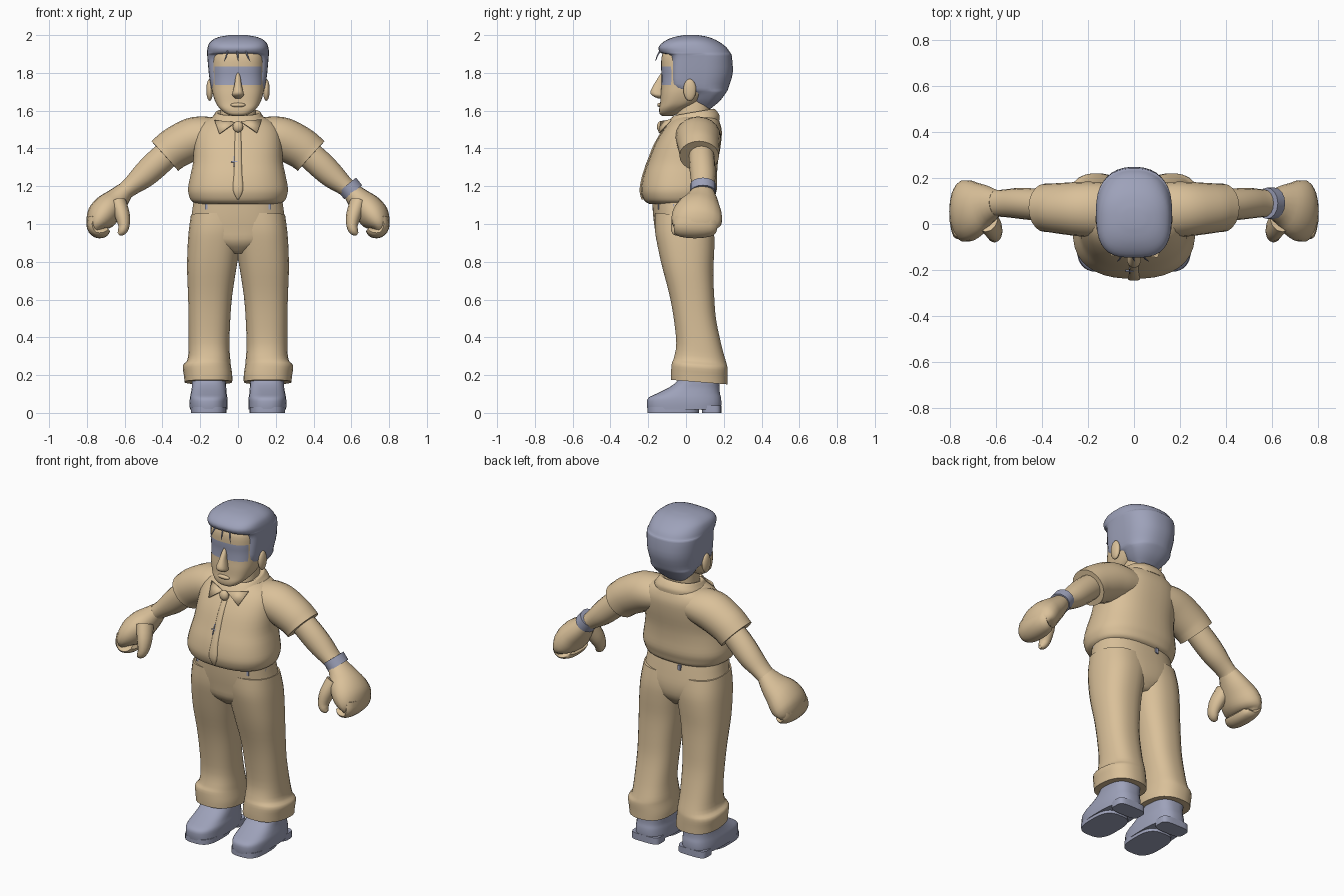
import bpy, bmesh, math
from mathutils import Vector


def material(name, rgb):
    m = bpy.data.materials.new(name)
    m.diffuse_color = (*rgb, 1)
    return m


TAN = material("warm_tan", (0.70, 0.53, 0.32))
BLUE = material("slate_blue", (0.34, 0.36, 0.49))


def smooth_rows(rows, steps):
    """Catmull-Rom interpolation of rows of numbers."""
    out = []
    for i in range(len(rows) - 1):
        p0, p1, p2 = rows[max(i - 1, 0)], rows[i], rows[i + 1]
        p3 = rows[min(i + 2, len(rows) - 1)]
        for k in range(steps):
            t = k / steps
            out.append([0.5 * (2 * b + (c - a) * t + (2 * a - 5 * b + 4 * c - d) * t * t
                               + (3 * b - a - 3 * c + d) * t ** 3)
                        for a, b, c, d in zip(p0, p1, p2, p3)])
    return out + [list(rows[-1])]


def skin(name, rings, mat):
    """Join rings of points into a closed surface."""
    bm = bmesh.new()
    vs = [[bm.verts.new(p) for p in r] for r in rings]
    n = len(vs[0])
    for a, b in zip(vs, vs[1:]):
        for i in range(n):
            j = (i + 1) % n
            bm.faces.new((a[i], a[j], b[j], b[i]))
    bm.faces.new(vs[0])
    bm.faces.new(vs[-1])
    bmesh.ops.recalc_face_normals(bm, faces=bm.faces)
    me = bpy.data.meshes.new(name)
    bm.to_mesh(me)
    bm.free()
    me.materials.append(mat)
    ob = bpy.data.objects.new(name, me)
    bpy.context.collection.objects.link(ob)
    return ob


def power(v, e):
    return math.copysign(abs(v) ** (2 / e), v)


def stack(name, rows, mat, n=28, steps=3, e=2.4, s=1, slope=0, mid=0):
    """Level rings. Row: z, x0, x1, y0, y1 and optional front exponent."""
    rings = []
    for z, x0, x1, y0, y1, *front in smooth_rows(rows, steps):
        ring = []
        for i in range(n):
            a = math.tau * (i + 0.5) / n
            c, d = math.cos(a), math.sin(a)
            p = front[0] if front and d < 0 else e
            y = (y0 + y1) / 2 + (y1 - y0) / 2 * power(d, p)
            x = (x0 + x1) / 2 + (x1 - x0) / 2 * power(c, p)
            ring.append((s * x, y, z + slope * (y - mid)))
        rings.append(ring)
    return skin(name, rings, mat)


def sym(rows):
    """Rows z, half width, y0, y1, ... made symmetric in x."""
    return [(z, -w, w, *rest) for z, w, *rest in rows]


def tube(name, rows, mat, s=1, n=16, steps=3):
    """Rings along a path. Row: x, y, z, thickness, breadth along y."""
    rows = smooth_rows(rows, steps)
    pts = [Vector(r[:3]) for r in rows]
    rings = []
    for i, r in enumerate(rows):
        t = (pts[min(i + 1, len(pts) - 1)] - pts[max(i - 1, 0)]).normalized()
        a = Vector((0, 1, 0)).cross(t).normalized()
        b = t.cross(a)
        ring = []
        for k in range(n):
            w = math.tau * k / n
            p = pts[i] + a * (r[3] * math.cos(w)) + b * (r[4] * math.sin(w))
            ring.append((s * p.x, p.y, p.z))
        rings.append(ring)
    return skin(name, rings, mat)


def ball(name, loc, size, mat):
    bpy.ops.mesh.primitive_uv_sphere_add(segments=16, ring_count=10, radius=1, location=loc)
    ob = bpy.context.object
    ob.name, ob.scale = name, size
    ob.data.materials.append(mat)


def box(name, loc, size, mat, tilt=0):
    bpy.ops.mesh.primitive_cube_add(size=1, location=loc, rotation=(tilt, 0, 0))
    ob = bpy.context.object
    ob.name, ob.scale = name, size
    ob.data.materials.append(mat)


# Shirt body, front strip and collar
stack("shirt", sym([
    (1.105, .215, -.19, .12), (1.12, .245, -.218, .145), (1.15, .26, -.233, .155),
    (1.19, .265, -.238, .165), (1.26, .252, -.225, .165), (1.33, .238, -.2, .17),
    (1.42, .235, -.165, .185), (1.49, .225, -.125, .19), (1.535, .195, -.09, .18),
    (1.565, .14, -.06, .165), (1.58, .08, -.03, .14)]), TAN, n=36)
stack("shirt_strip", sym([
    (1.13, .004, -.236, -.15), (1.18, .03, -.247, -.15), (1.26, .025, -.232, -.13),
    (1.33, .022, -.207, -.11), (1.42, .02, -.172, -.08), (1.5, .018, -.125, -.04)]),
    TAN, n=12, e=5)
stack("collar", sym([
    (1.525, .15, -.115, .178), (1.55, .145, -.105, .178), (1.575, .128, -.085, .165),
    (1.592, .115, -.065, .148), (1.585, .1, -.05, .13)]), TAN, slope=.17, mid=.04)
ball("neck_knot", (0, -.132, 1.515), (.028, .022, .03), TAN)
for s in (1, -1):
    me = bpy.data.meshes.new("collar_flap")
    me.from_pydata([(s * .015, -.128, 1.54), (s * .125, -.075, 1.55), (s * .1, -.14, 1.48)],
                   [], [(0, 1, 2)])
    me.materials.append(TAN)
    flap = bpy.data.objects.new("collar_flap", me)
    bpy.context.collection.objects.link(flap)
    flap.modifiers.new("thickness", "SOLIDIFY").thickness = .008
box("pen_upright", (-.02, -.203, 1.33), (.005, .008, .06), BLUE, -.38)
box("pen_cross", (-.02, -.203, 1.33), (.035, .008, .005), BLUE, -.38)

# Trousers seat and belt loops
stack("trouser_seat", sym([
    (.845, .05, -.1, .1), (.9, .2, -.152, .14), (.97, .255, -.165, .15),
    (1.05, .246, -.175, .14), (1.13, .235, -.18, .125)]), TAN, n=32)
for x, y in ((-.165, -.14), (.165, -.14), (-.05, .132), (.225, -.06)):
    box("belt_loop", (x, y, 1.092), (.018, .018, .03), BLUE)

for s in (1, -1):
    # Legs and shoes
    stack("trouser_leg", [
        (.163, .03, .283, -.08, .22), (.2, .03, .287, -.08, .22), (.25, .037, .292, -.076, .22),
        (.28, .04, .268, -.065, .213), (.36, .045, .262, -.052, .19), (.5, .04, .262, -.067, .16),
        (.62, .03, .265, -.09, .15), (.75, .01, .27, -.125, .145), (.86, -.01, .268, -.15, .15),
        (.95, -.03, .262, -.165, .15), (1.04, -.05, .25, -.165, .135)],
        TAN, s=s, slope=-.08, mid=.07)
    stack("shoe", [
        (.018, .055, .255, -.205, .185), (.05, .055, .257, -.208, .188),
        (.08, .056, .255, -.2, .186), (.105, .06, .25, -.15, .18),
        (.135, .062, .245, -.09, .178), (.17, .065, .245, -.045, .18),
        (.22, .07, .24, -.03, .18)], BLUE, s=s, e=2.8)
    stack("shoe_sole", [(0, .06, .25, -.205, .07), (.03, .06, .25, -.205, .07)],
          BLUE, s=s, e=3, steps=1)
    stack("shoe_heel", [(0, .065, .247, .085, .187), (.04, .065, .247, .08, .187)],
          BLUE, s=s, e=4, steps=1)

    # Sleeve, arm, fist and thumb
    tube("sleeve", [
        (.1, .06, 1.47, .09, .115), (.17, .063, 1.465, .105, .12), (.24, .065, 1.45, .113, .118),
        (.325, .068, 1.408, .11, .11), (.365, .07, 1.379, .107, .106),
        (.387, .07, 1.36, .106, .105)], TAN, s, n=20)
    tube("arm", [
        (.34, .08, 1.4, .07, .065), (.43, .085, 1.32, .073, .069), (.5, .09, 1.255, .067, .067),
        (.56, .09, 1.205, .052, .06), (.6, .09, 1.172, .047, .058), (.64, .09, 1.13, .055, .06)],
        TAN, s)
    tube("fist", [
        (.595, .09, 1.18, .046, .057), (.645, .082, 1.125, .066, .09), (.69, .068, 1.08, .08, .122),
        (.725, .058, 1.035, .08, .135), (.748, .055, .995, .058, .128),
        (.752, .055, .965, .034, .1)], TAN, s, n=18)
    tube("fingers", [
        (.77, .055, 1.03, .03, .11), (.768, .05, .985, .033, .115), (.745, .045, .957, .031, .11),
        (.71, .04, .957, .028, .1), (.688, .04, .972, .015, .08)], TAN, s)
    tube("thumb", [
        (.635, .015, 1.11, .045, .055), (.612, -.02, 1.045, .04, .05),
        (.604, -.043, .99, .03, .037), (.616, -.05, .96, .023, .028),
        (.632, -.05, .947, .01, .012)], TAN, s, n=12)
    # Ear
    ball("ear", (s * .15, .02, 1.71), (.018, .034, .058), TAN)

tube("wristband", [(.578, .09, 1.208, .06, .068), (.61, .09, 1.168, .06, .068)], BLUE, steps=1)

# Neck and face; the eyewear band is coloured by position
stack("neck", sym([(1.52, .1, -.06, .13), (1.66, .09, -.04, .13)]), TAN, steps=1)
face = stack("face", sym([
    (1.573, .035, -.128, -.07), (1.585, .065, -.14, -.04), (1.61, .095, -.142, 0),
    (1.64, .117, -.137, .06), (1.69, .134, -.134, .12), (1.735, .14, -.13, .16),
    (1.785, .142, -.129, .18), (1.835, .143, -.132, .18), (1.9, .138, -.125, .18),
    (1.95, .1, -.08, .12)]), TAN, n=48, e=2.8)
face.data.materials.append(BLUE)
for f in face.data.polygons:
    c = f.center
    if 1.735 < c.z < 1.835 and abs(c.x) < .122 and c.y < -.05:
        f.material_index = 1
stack("nose", sym([
    (1.665, .014, -.15, -.11), (1.68, .031, -.18, -.11), (1.70, .029, -.19, -.11),
    (1.74, .019, -.17, -.11), (1.775, .014, -.148, -.11), (1.8, .006, -.132, -.11)]), TAN, n=12)
ball("lips", (0, -.138, 1.63), (.04, .014, .012), TAN)

# Hair cap and loose strands
stack("hair", sym([
    (1.61, .06, .06, .13, 3), (1.65, .1, .04, .178, 4), (1.695, .13, .03, .212, 5),
    (1.72, .143, -.07, .225, 6), (1.8, .155, -.08, .248, 6), (1.89, .163, -.085, .243, 5),
    (1.905, .165, -.134, .236, 3), (1.935, .161, -.146, .215, 3), (1.965, .147, -.118, .175, 3),
    (1.988, .108, -.07, .125, 2.6), (2.0, .045, -.01, .065, 2.4)]), BLUE, n=36, e=2.3)
for x, bend in ((-.055, -.018), (-.005, .008), (.04, .025)):
    tube("hair_strand", [
        (x, -.135, 1.92, .004, .004), (x + bend * .4, -.152, 1.89, .004, .004),
        (x + bend, -.162, 1.86, .001, .001)], BLUE, n=6)

bpy.ops.object.select_all(action="SELECT")
bpy.context.view_layer.objects.active = face
bpy.ops.object.shade_smooth_by_angle(angle=math.radians(50))
